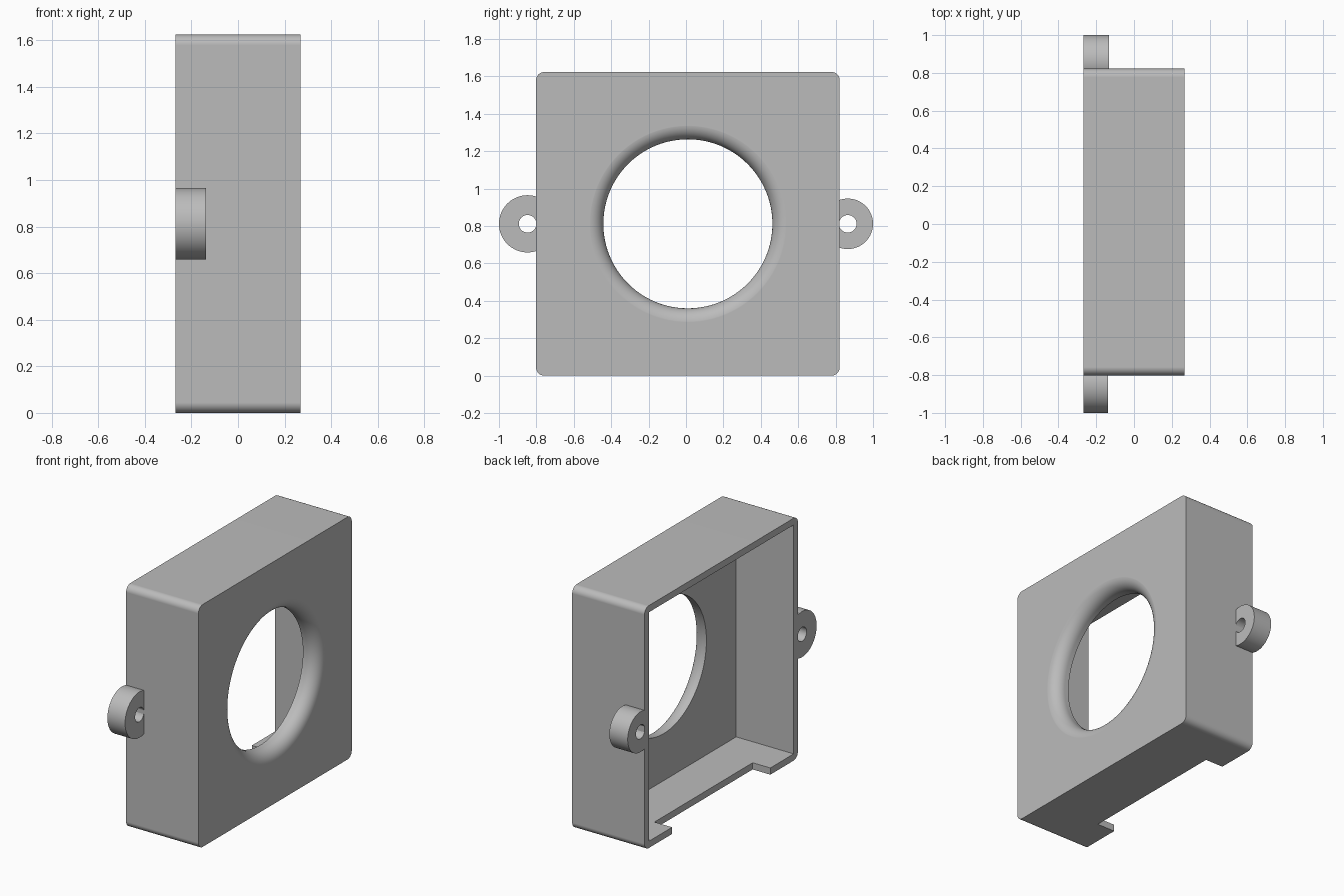
import bpy, bmesh, math
from mathutils import Matrix

if "Cube" in bpy.data.objects:
    bpy.data.objects.remove(bpy.data.objects["Cube"])

CY, CZ = 0.01, 0.812          # centre of the housing
HALF, WALL, DX = 0.812, 0.045, 0.268
PLATE = 0.11                  # thickness of the front plate
HOLE_R, FLARE = 0.452, 0.08

grey = bpy.data.materials.new("grey plastic")
grey.diffuse_color = (0.5, 0.5, 0.5, 1)
grey.use_nodes = True
grey.node_tree.nodes["Principled BSDF"].inputs["Base Color"].default_value = grey.diffuse_color


def make(name, bm):
    bmesh.ops.recalc_face_normals(bm, faces=bm.faces)
    me = bpy.data.meshes.new(name)
    bm.to_mesh(me)
    bm.free()
    me.materials.append(grey)
    ob = bpy.data.objects.new(name, me)
    bpy.context.collection.objects.link(ob)
    return ob


def box(name, lo, hi, radius=0):
    bm = bmesh.new()
    bmesh.ops.create_cube(bm, size=1)
    for v in bm.verts:
        v.co = [lo[i] if v.co[i] < 0 else hi[i] for i in range(3)]
    if radius:  # round only the edges running along x
        edges = [e for e in bm.edges if abs(e.verts[0].co.x - e.verts[1].co.x) > 0.1]
        bmesh.ops.bevel(bm, geom=edges, offset=radius, segments=8, profile=0.5, affect='EDGES')
    return make(name, bm)


def lathe(name, profile, y, z, steps=96):
    """Closed solid turned around the x direction; profile is (x, radius)."""
    bm = bmesh.new()
    rings = [[bm.verts.new((x, y + r * math.cos(2 * math.pi * i / steps),
                            z + r * math.sin(2 * math.pi * i / steps)))
              for i in range(steps)] for x, r in profile]
    for a, b in zip(rings, rings[1:]):
        for i in range(steps):
            j = (i + 1) % steps
            bm.faces.new((a[i], a[j], b[j], b[i]))
    bm.faces.new(rings[0])
    bm.faces.new(rings[-1])
    return make(name, bm)


def cut(ob, cutter):
    m = ob.modifiers.new("cut", 'BOOLEAN')
    m.operation, m.solver, m.object = 'DIFFERENCE', 'EXACT', cutter
    bpy.context.view_layer.objects.active = ob
    bpy.ops.object.modifier_apply(modifier=m.name)
    bpy.data.objects.remove(cutter)


def smooth(ob):
    bpy.ops.object.select_all(action='DESELECT')
    ob.select_set(True)
    bpy.context.view_layer.objects.active = ob
    bpy.ops.object.shade_smooth_by_angle(angle=math.radians(30))
    m = ob.modifiers.new("flat panels", 'WEIGHTED_NORMAL')
    m.keep_sharp = True


# Housing: rounded square box, open at the back
housing = box("housing", (-DX, CY - HALF, 0), (DX, CY + HALF, 2 * HALF), 0.045)
inner = HALF - WALL
cut(housing, box("cavity", (-0.5, CY - inner, WALL), (DX - PLATE, CY + inner, 2 * HALF - WALL)))

# Cable notch in the rear edge of the floor
cut(housing, box("notch", (-0.5, CY - 0.52, -0.2), (-0.137, CY + 0.52, 0.1)))

# Round opening with a flared front lip
lip = [(0.5, HOLE_R + FLARE)]
for i in range(13):
    a = math.pi / 2 * i / 12
    lip.append((DX + 0.0004 - FLARE * (1 - math.cos(a)), HOLE_R + FLARE * (1 - math.sin(a))))
lip.append((0.0, HOLE_R))
cut(housing, lathe("opening", lip, CY, CZ))
smooth(housing)

# Mounting ears with screw holes, trimmed at the side walls
for name, y, r, side, x1 in (("front_ear", -0.847, 0.153, -1, -0.137),
                             ("rear_ear", 0.865, 0.135, 1, -0.132)):
    ear = lathe(name, [(-DX, r), (x1, r)], y, CZ, 64)
    wall = CY + side * (HALF - 0.004)
    cut(ear, box("trim", (-1, min(wall, wall - side), 0), (1, max(wall, wall - side), 2)))
    cut(ear, lathe("screw_hole", [(-0.5, 0.047), (0.2, 0.047)], y, CZ, 32))
    smooth(ear)
